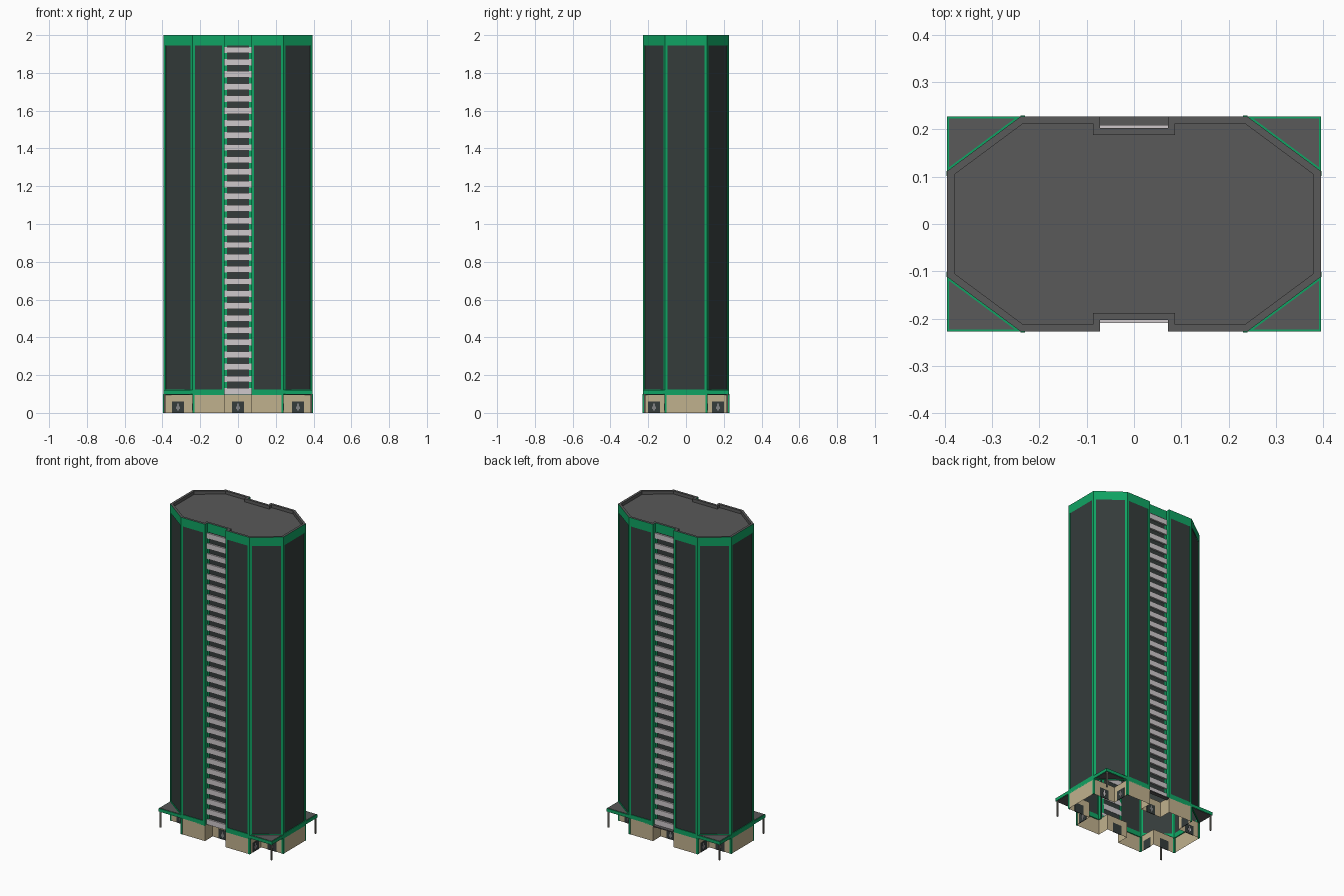
import bpy, bmesh
from mathutils import Vector

if "Cube" in bpy.data.objects:
    bpy.data.objects.remove(bpy.data.objects["Cube"])

def mat(name, rgb):
    m = bpy.data.materials.new(name)
    m.diffuse_color = (*rgb, 1)
    m.use_nodes = True
    m.node_tree.nodes["Principled BSDF"].inputs["Base Color"].default_value = m.diffuse_color
    return m

GREEN = mat("green trim", (0.005, 0.37, 0.125))
GLASS = mat("dark glass", (0.035, 0.045, 0.044))
ROOF = mat("roof grey", (0.1, 0.1, 0.1))
TAN = mat("tan stone", (0.53, 0.44, 0.27))
WHITE = mat("pale panel", (0.62, 0.58, 0.6))
POST = mat("post grey", (0.2, 0.19, 0.16))

def finish(name, bm, m):
    me = bpy.data.meshes.new(name)
    bm.to_mesh(me)
    bm.free()
    me.materials.append(m)
    ob = bpy.data.objects.new(name, me)
    bpy.context.collection.objects.link(ob)
    return ob

def offset(pts, d):
    """Inset a counter-clockwise outline by d with mitred corners."""
    out = []
    for i, p in enumerate(pts):
        e1 = (p - pts[i - 1]).normalized()
        e2 = (pts[(i + 1) % len(pts)] - p).normalized()
        n1, n2 = Vector((-e1.y, e1.x)), Vector((-e2.y, e2.x))
        out.append(p + (n1 + n2) * d / (1 + n1.dot(n2)))
    return out

def sheet(bm, pts, z0, z1):
    """Vertical wall around a closed outline."""
    lo = [bm.verts.new((p.x, p.y, z0)) for p in pts]
    hi = [bm.verts.new((p.x, p.y, z1)) for p in pts]
    for i in range(len(pts)):
        j = (i + 1) % len(pts)
        bm.faces.new((lo[i], lo[j], hi[j], hi[i]))
    return lo, hi

def plate(bm, a, b, s0, s1, z0, z1, out=0.0, depth=0.006):
    """Box along edge a-b from s0 to s1; outer face 'out' beyond the edge."""
    d = (b - a).normalized()
    n = Vector((d.y, -d.x))
    q = [a + d * s0 + n * (out - depth), a + d * s0 + n * out,
         a + d * s1 + n * out, a + d * s1 + n * (out - depth)]
    prism(bm, q, z0, z1)

def prism(bm, pts, z0, z1):
    lo, hi = sheet(bm, pts, z0, z1)
    bm.faces.new(hi)
    bm.faces.new(lo[::-1])

def edges(pts):
    return [(pts[i], pts[(i + 1) % len(pts)]) for i in range(len(pts))]

def four_fold(quarter):
    """Right-front quarter (listed from the centre outwards) to full CCW outline."""
    V = Vector
    q1 = [V((x, -y)) for x, y in quarter]
    q2 = [V((x, y)) for x, y in reversed(quarter)]
    q3 = [V((-x, y)) for x, y in quarter]
    q4 = [V((-x, -y)) for x, y in reversed(quarter)]
    return q1 + q2 + q3 + q4

X, Y, CX, CY, NX, NY = 0.395, 0.227, 0.24, 0.112, 0.072, 0.203
tower = four_fold([(NX, NY), (NX, Y), (CX, Y), (X, CY)])
base = four_fold([(NX, 0.15), (NX, Y), (CX, Y), (CX, CY), (X, CY)])

# Glass skin
bm = bmesh.new()
sheet(bm, offset(tower, 0.004), 0.1, 1.95)
finish("glass_skin", bm, GLASS)

# Green mullions at every tower corner, and the bands at top and bottom
bm = bmesh.new()
for a, b in edges(tower):
    L = (b - a).length
    inner = abs(a.x) == NX and abs(b.x) == NX
    if not inner:
        w = min(0.013, L / 2)
        plate(bm, a, b, 0, w, 0.1, 1.95)
        plate(bm, a, b, L - w, L, 0.1, 1.95)
        plate(bm, a, b, 0, L, 0.095, 0.125)
finish("corner_mullions", bm, GREEN)
bm = bmesh.new()
sheet(bm, tower, 1.945, 2.0)
finish("top_band", bm, GREEN)

# Roof: parapet rim, inner parapet wall and deck
bm = bmesh.new()
inn = offset(tower, 0.015)
_, t = sheet(bm, tower, 1.9995, 2.0)
lo, hi = sheet(bm, inn, 1.98, 2.0)
for i in range(len(t)):
    j = (i + 1) % len(t)
    bm.faces.new((t[i], t[j], hi[j], hi[i]))
bm.faces.new(lo)
finish("roof", bm, ROOF)

# Pale spandrel stripes in the front and back recesses
bm = bmesh.new()
for s in (-1, 1):
    a, b = Vector((s * NX, s * NY)), Vector((-s * NX, s * NY))
    a, b = (a, b) if s > 0 else (Vector((-NX, -NY)), Vector((NX, -NY)))
    for k in range(29):
        z = 0.098 + k * 0.0645
        plate(bm, a, b, 0, 2 * NX, z, z + 0.034, 0.006, 0.012)
finish("spandrel_stripes", bm, WHITE)

# Stone ground floor, open below
bm = bmesh.new()
sheet(bm, base, 0, 0.1)
finish("ground_floor_walls", bm, TAN)

# Green corner strips on the ground floor
bm = bmesh.new()
for a, b in edges(base):
    L = (b - a).length
    for p, s in ((a, 0), (b, L - 0.01)):
        if (abs(p.x), abs(p.y)) in ((base[2].x, -base[2].y), (base[4].x, -base[4].y)):
            plate(bm, a, b, s, s + 0.01, 0, 0.1, 0.002, 0.004)
finish("ground_corner_strips", bm, GREEN)

# Corner canopies with green edge, dark top and a slim post
edge, top, post = bmesh.new(), bmesh.new(), bmesh.new()
for sx in (-1, 1):
    for sy in (-1, 1):
        tri = [Vector((sx * x, sy * y)) for x, y in ((CX, Y), (X, CY), (X, Y))]
        if sx * sy < 0:
            tri.reverse()
        area = (tri[1] - tri[0]).cross(tri[2] - tri[0])
        if area < 0:
            tri.reverse()
        prism(edge, tri, 0.1, 0.12)
        prism(top, offset(tri, 0.004), 0.098, 0.122)
        c = Vector((sx * (X - 0.008), sy * (Y - 0.008)))
        prism(post, [c + Vector((u * 0.004, v * 0.004))
                     for u, v in ((-1, -1), (1, -1), (1, 1), (-1, 1))], 0, 0.1)
# Back recess canopy
prism(top, [Vector(p) for p in ((-NX, NY), (NX, NY), (NX, Y), (-NX, Y))], 0.09, 0.096)
finish("canopy_edges", edge, GREEN)
finish("canopy_tops", top, ROOF)
finish("canopy_posts", post, POST)

# Double doors on every recessed ground floor wall
door, trim = bmesh.new(), bmesh.new()
for a, b in edges(base):
    m = (a + b) / 2
    L = (b - a).length
    centre = abs(m.x) < 0.01 and abs(m.y) < 0.2
    corner = (CX < abs(m.x) < X - 0.01 and abs(abs(m.y) - CY) < 0.001) or \
             (abs(abs(m.x) - CX) < 0.001 and CY < abs(m.y) < Y)
    if centre or corner:
        c = L / 2
        plate(door, a, b, c - 0.031, c + 0.031, 0, 0.06, 0.002, 0.004)
        plate(trim, a, b, c - 0.002, c + 0.002, 0.012, 0.05, 0.004, 0.004)
        for s in (-1, 1):
            plate(trim, a, b, c + s * 0.007 - 0.002, c + s * 0.007 + 0.002,
                  0.02, 0.035, 0.004, 0.004)
finish("doors", door, GLASS)
finish("door_handles", trim, WHITE)
